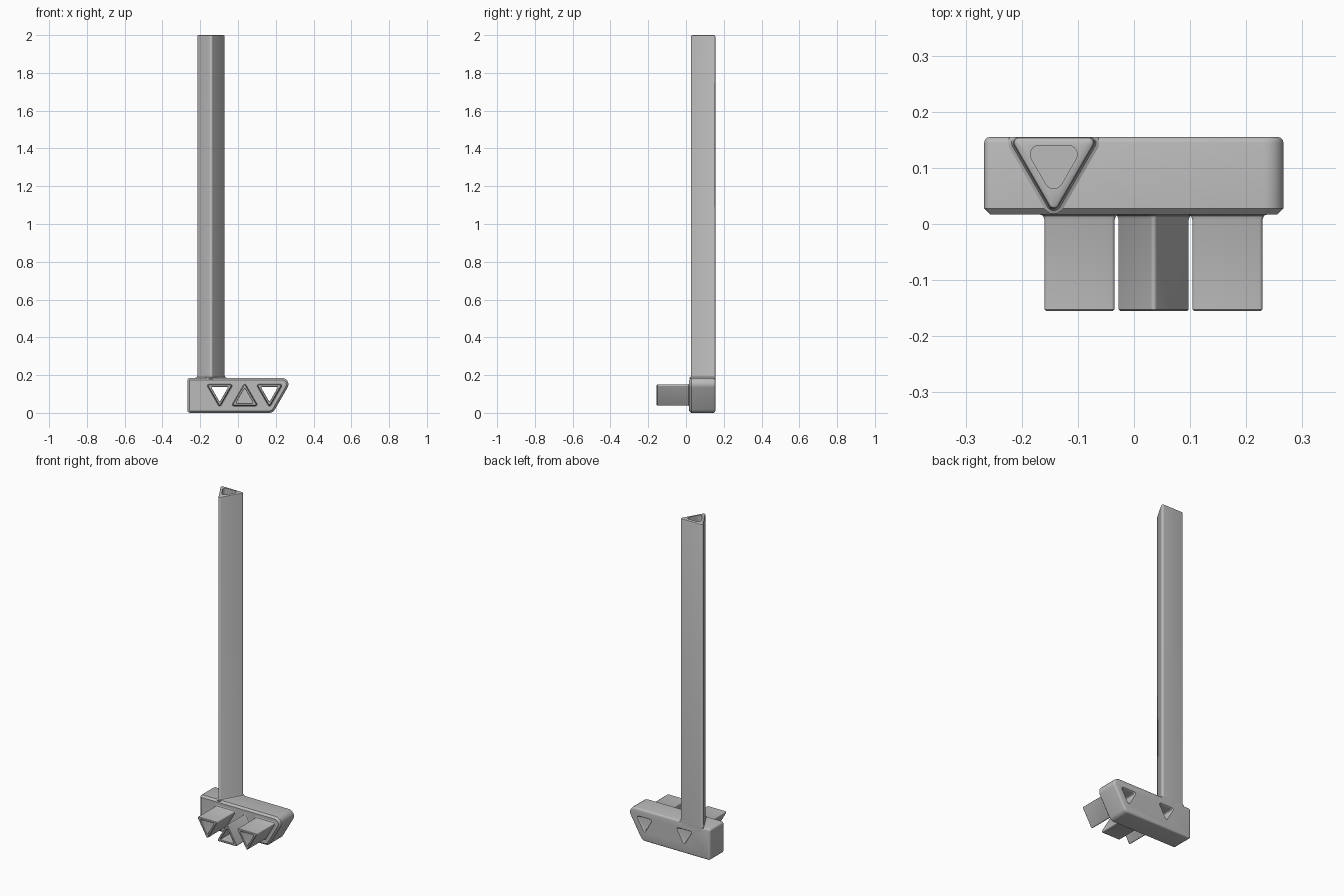
import bpy, bmesh, math
from mathutils import Vector

old = bpy.data.objects.get("Cube")
if old:
    bpy.data.objects.remove(old, do_unlink=True)

grey = bpy.data.materials.new("plain grey")
grey.use_nodes = True
colour = (0.5, 0.5, 0.5, 1)
grey.diffuse_color = colour
grey.node_tree.nodes["Principled BSDF"].inputs["Base Color"].default_value = colour


def triangle(cx, cy, inradius, up=False):
    """Counter-clockwise corners of an equilateral triangle."""
    start = 90 if up else -90
    return [(cx + 2 * inradius * math.cos(math.radians(start + k * 120)),
             cy + 2 * inradius * math.sin(math.radians(start + k * 120))) for k in range(3)]


def rounded(corners, radii, offset=0, steps=6):
    """Outline with filleted corners, grown outward by the offset."""
    points, n = [], len(corners)
    for i, r in enumerate(radii):
        p = Vector(corners[i])
        a = (p - Vector(corners[i - 1])).normalized()
        b = (Vector(corners[(i + 1) % n]) - p).normalized()
        turn = math.acos(max(-1, min(1, a.dot(b))))
        centre = p + (b - a).normalized() * (r / math.cos(turn / 2))
        first = math.atan2(-a.x, a.y)
        for k in range(steps + 1):
            angle = first + turn * k / steps
            points.append(centre + (r + offset) * Vector((math.cos(angle), math.sin(angle))))
    return points


def loft(name, rings, axis, caps=(True, True), back_limit=None):
    """Skin between (outline, depth) rings stacked along the y or z axis."""
    bm = bmesh.new()
    loops = []
    for outline, depth in rings:
        loop = []
        for u, v in outline:
            if back_limit is not None:
                v = min(v, back_limit)
            loop.append(bm.verts.new((u, depth, v) if axis == "y" else (u, v, depth)))
        loops.append(loop)
    for low, high in zip(loops, loops[1:]):
        for i in range(len(low)):
            j = (i + 1) % len(low)
            bm.faces.new((low[i], low[j], high[j], high[i]))
    if caps[0]:
        bm.faces.new(loops[0])
    if caps[1]:
        bm.faces.new(loops[-1])
    bmesh.ops.recalc_face_normals(bm, faces=bm.faces)
    mesh = bpy.data.meshes.new(name)
    bm.to_mesh(mesh)
    bm.free()
    mesh.materials.append(grey)
    obj = bpy.data.objects.new(name, mesh)
    bpy.context.collection.objects.link(obj)
    return obj


def activate(obj):
    bpy.ops.object.select_all(action="DESELECT")
    obj.select_set(True)
    bpy.context.view_layer.objects.active = obj


FRONT, BACK, TIP, TOP = 0.017, 0.155, -0.155, 0.186

# Base block with one slanted, rounded end
corners = [(-0.267, 0), (0.185, 0), (0.2925, TOP), (-0.267, TOP)]
radii = [0.013, 0.035, 0.035, 0.013]
sections = [(-0.011, FRONT), (0, FRONT + 0.011), (0, BACK - 0.01),
            (-0.0013, BACK - 0.005), (-0.005, BACK - 0.0013), (-0.01, BACK)]
base = loft("base_block", [(rounded(corners, radii, d), y) for d, y in sections], "y")
parts = [base]

# Three hollow triangular prongs; the outer two open through the base
for name, x, up in (("right_prong", -0.097, False),
                    ("middle_prong", 0.035, True),
                    ("left_prong", 0.1665, False)):
    z = 0.0787 if up else 0.1113

    def outer(d):
        return rounded(triangle(x, z, 0.0387, up), [0.006] * 3, d)

    def inner(d):
        return rounded(triangle(x, z, 0.0265, up), [0.004] * 3, d)

    rings = [(outer(0.008), FRONT), (outer(0.0025), FRONT - 0.0025), (outer(0), FRONT - 0.009),
             (outer(0), TIP + 0.003), (outer(-0.003), TIP),
             (inner(0.002), TIP), (inner(0), TIP + 0.002), (inner(0), FRONT)]
    parts.append(loft(name, rings, "y", caps=(False, False)))

    if not up:
        cutter = loft("hole_cutter", [(inner(0), FRONT - 0.02), (inner(0), BACK - 0.008),
                                      (inner(0.002), BACK - 0.003), (inner(0.008), BACK + 0.003)], "y")
        cutter.hide_render = True
        activate(base)
        cut = base.modifiers.new("through_hole", "BOOLEAN")
        cut.operation = "DIFFERENCE"
        cut.solver = "EXACT"
        cut.object = cutter
        bpy.ops.object.modifier_apply(modifier=cut.name)
        bpy.data.objects.remove(cutter, do_unlink=True)

# Tall hollow triangular post, flush with the back of the base
def post(d):
    return rounded(triangle(-0.143, 0.109, 0.046), [0.01] * 3, d)


def bore(d):
    return rounded(triangle(-0.143, 0.109, 0.031), [0.016] * 3, d)


rings = [(post(0), 0.15), (post(0.009), TOP), (post(0.003), TOP + 0.003), (post(0), TOP + 0.01),
         (post(0), 1.992), (post(-0.002), 1.997), (post(-0.007), 2.0),
         (bore(0), 2.0), (bore(0), 0.2)]
parts.append(loft("post", rings, "z", back_limit=BACK))

for part in parts:
    activate(part)
    bpy.ops.object.shade_smooth_by_angle(angle=math.radians(35))
